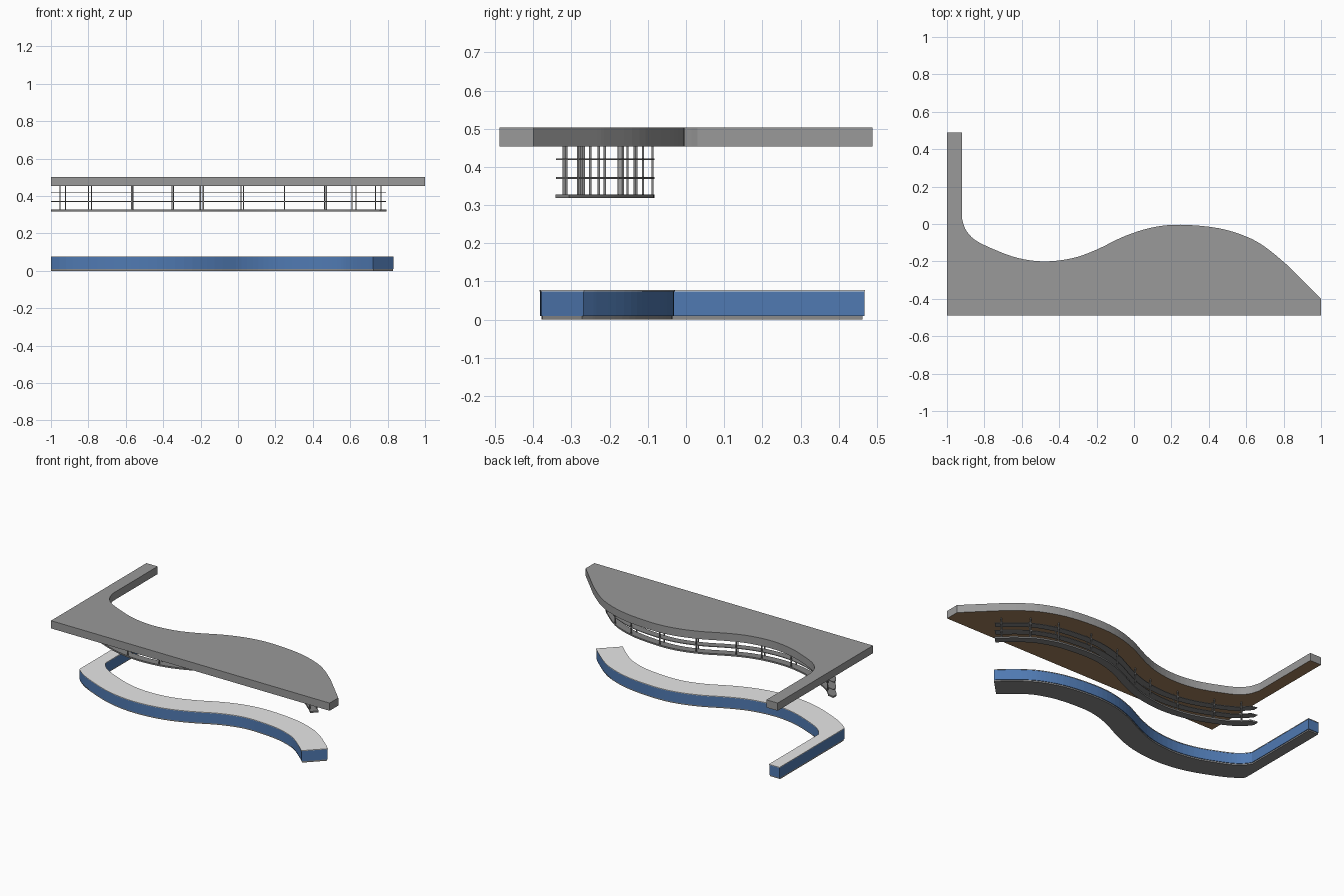
import bpy, bmesh
from mathutils import Vector

if "Cube" in bpy.data.objects:
    bpy.data.objects.remove(bpy.data.objects["Cube"])


def material(name, rgb):
    m = bpy.data.materials.new(name)
    m.diffuse_color = (*rgb, 1)
    m.use_nodes = True
    m.node_tree.nodes["Principled BSDF"].inputs["Base Color"].default_value = m.diffuse_color
    return m


GREY = material("canopy grey", (0.32, 0.32, 0.32))
BROWN = material("wood brown", (0.36, 0.22, 0.11))
BLUE = material("counter blue", (0.08, 0.195, 0.45))
LIGHT = material("worktop light grey", (0.8, 0.8, 0.8))
DARK = material("plinth grey", (0.26, 0.26, 0.26))
METAL = material("rack metal grey", (0.23, 0.23, 0.23))

# Back edge of the canopy, from right end to the arm; every other part is an offset of it
KEYS = [(1, -.40), (.85, -.25), (.8, -.203), (.7, -.122), (.6, -.067), (.45, -.022),
        (.25, -.004), (.1, -.018), (-.05, -.065), (-.2, -.137), (-.33, -.183),
        (-.48, -.2), (-.62, -.182), (-.75, -.135), (-.85, -.085), (-.9, -.03), (-.92, .03)]


def spline(keys, steps=4):
    k = [Vector(p) for p in keys]
    k = [2 * k[0] - k[1]] + k + [2 * k[-1] - k[-2]]
    out = []
    for a, b, c, d in zip(k, k[1:], k[2:], k[3:]):
        for i in range(steps):
            t = i / steps
            out.append(0.5 * (2 * b + (c - a) * t + (2 * a - 5 * b + 4 * c - d) * t * t
                              + (3 * b - a - 3 * c + d) * t ** 3))
    return out + [k[-2]]


EDGE = spline(KEYS)
NORMALS = []
for i in range(len(EDGE)):
    t = (EDGE[min(i + 1, len(EDGE) - 1)] - EDGE[max(i - 1, 0)]).normalized()
    NORMALS.append(Vector((-t.y, t.x)))          # points to the front
START = 4                                        # counter and rack begin at x = 0.85


def offset(dist, limit=-1.0):
    """Parallel curve toward the front, cut off at x = limit."""
    out = []
    for p, n in list(zip(EDGE, NORMALS))[START:]:
        q = p + n * dist
        if q.x <= limit:
            a = out[-1]
            out.append(a.lerp(q, (a.x - limit) / (a.x - q.x)))
            break
        out.append(q)
    return out


def prism(name, outline, z0, z1, mat, under=None):
    bm = bmesh.new()
    face = bm.faces.new([bm.verts.new((p[0], p[1], z0)) for p in outline])
    ext = bmesh.ops.extrude_face_region(bm, geom=[face])["geom"]
    bmesh.ops.translate(bm, vec=(0, 0, z1 - z0),
                        verts=[v for v in ext if isinstance(v, bmesh.types.BMVert)])
    bmesh.ops.recalc_face_normals(bm, faces=bm.faces)
    if under:
        for f in bm.faces:
            f.material_index = int(f.normal.z < -0.5)
    me = bpy.data.meshes.new(name)
    bm.to_mesh(me)
    bm.free()
    for m in (mat, under):
        if m:
            me.materials.append(m)
    ob = bpy.data.objects.new(name, me)
    bpy.context.collection.objects.link(ob)
    return ob


# Canopy with wooden underside
prism("canopy", [(-1, -.489), (1, -.489)] + EDGE + [(-.92, .489), (-1, .489)],
      .453, .503, GREY, BROWN)


# Counter: plinth, body and worktop share one outline
def counter(grow):
    outer = offset(.182 + grow)
    inner = offset(.027 - grow, -.925 + grow)
    return outer + [(-1, .467 + grow), (-.925 + grow, .467 + grow)] + inner[::-1]


prism("counter_plinth", counter(-.004), 0, .009, DARK)
prism("counter_body", counter(0), .009, .074, BLUE)
prism("counter_worktop", counter(.002), .074, .078, LIGHT)


# Hanging rack: bottom shelf and two thin strips, ending at the left wall line
def band(a, b):
    back = [p for p in offset(a) if p.y < -.085 or p.x > -.9]
    return offset(b) + [Vector((-1, -.082))] + back[::-1]


prism("rack_shelf", band(.08, .13), .318, .328, METAL)
prism("rack_lower_strip", band(.082, .128), .369, .373, METAL)
prism("rack_upper_strip", band(.082, .128), .418, .422, METAL)

# Rack hangers in front/back pairs
for n, x in enumerate((-.935, -.785, -.58, -.37, -.21, .015, .255, .46, .625, .75)):
    i = min(range(len(EDGE)), key=lambda j: abs((EDGE[j] + NORMALS[j] * .105).x - x))
    for side, d in (("back", .084), ("front", .126)):
        c = EDGE[i] + NORMALS[i] * d
        h = .003
        prism(f"rack_hanger_{side}_{n + 1}",
              [(c.x - h, c.y - h), (c.x + h, c.y - h), (c.x + h, c.y + h), (c.x - h, c.y + h)],
              .325, .454, METAL)
